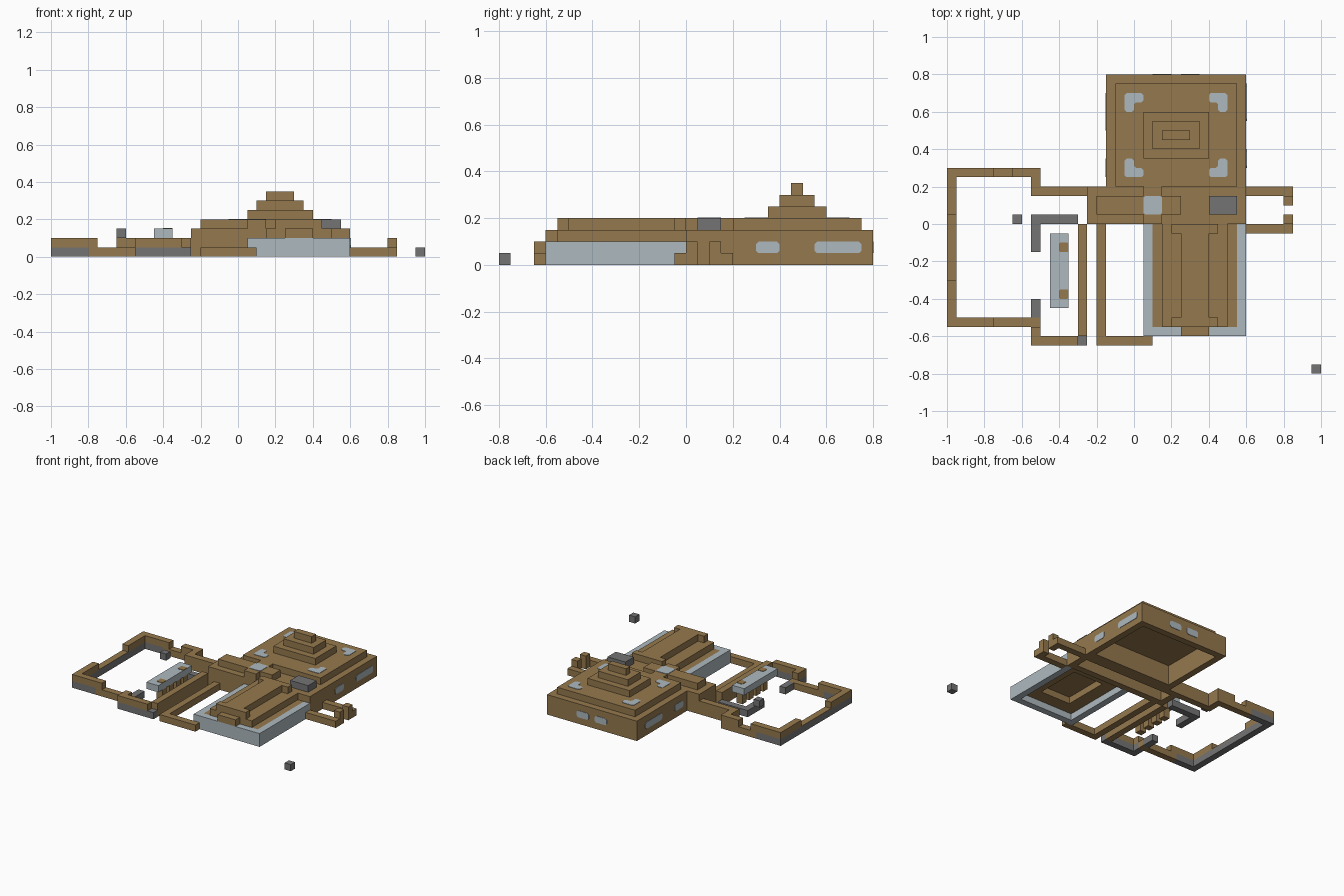
import bpy, bmesh
from mathutils import Vector

if "Cube" in bpy.data.objects:
    bpy.data.objects.remove(bpy.data.objects["Cube"], do_unlink=True)

U = 0.05  # one building block


def material(name, rgb):
    m = bpy.data.materials.new(name)
    m.use_nodes = True
    m.diffuse_color = (*rgb, 1)
    m.node_tree.nodes["Principled BSDF"].inputs["Base Color"].default_value = (*rgb, 1)
    return m


wood = material("brown wood", (0.30, 0.19, 0.075))
glass = material("pale glass", (0.42, 0.485, 0.52))
stone = material("grey stone", (0.175, 0.175, 0.178))


def finish(name, mat, bm):
    bmesh.ops.recalc_face_normals(bm, faces=bm.faces)
    mesh = bpy.data.meshes.new(name)
    bm.to_mesh(mesh)
    bm.free()
    mesh.materials.append(mat)
    ob = bpy.data.objects.new(name, mesh)
    bpy.context.collection.objects.link(ob)


def box(name, mat, x, y, z):
    """Box from (low, high) pairs in block units."""
    bm = bmesh.new()
    bmesh.ops.create_cube(bm, size=1)
    for v in bm.verts:
        v.co = Vector([U * (a + (b - a) * (c + 0.5))
                       for (a, b), c in zip((x, y, z), v.co)])
    finish(name, mat, bm)


def frame(name, mat, x, y, z, t=1):
    """Four walls around an open rectangle."""
    (a, b), (c, d) = x, y
    box(name + "_left", mat, (b - t, b), y, z)
    box(name + "_right", mat, (a, a + t), y, z)
    box(name + "_front", mat, (a + t, b - t), (c, c + t), z)
    box(name + "_back", mat, (a + t, b - t), (d - t, d), z)


def plate(name, mat, points, axis, level, cut=0.22):
    """Thin flush panel with clipped corners, across the given axis."""
    pts = [Vector(p) for p in points]
    outline = []
    for i, p in enumerate(pts):
        for q in (pts[i - 1], pts[(i + 1) % len(pts)]):
            outline.append(p + (q - p).normalized() * cut)
    bm = bmesh.new()
    rings = []
    for off in (-0.06, 0.06):
        ring = []
        for p in outline:
            co = list(p)
            co.insert(axis, level + off)
            ring.append(bm.verts.new(Vector(co) * U))
        bm.faces.new(ring)
        rings.append(ring)
    low, high = rings
    for i in range(len(low)):
        bm.faces.new((low[i - 1], low[i], high[i], high[i - 1]))
    finish(name, mat, bm)


def rect(a, b, c, d):
    return [(a, c), (b, c), (b, d), (a, d)]


# Main block with stepped roof
frame("main_wall", wood, (-3, 12), (4, 16), (0, 3))
box("main_roof", wood, (-2, 11), (4, 15), (3, 4))
for i in range(3):
    box("roof_step", wood, (1 + i, 8 - i), (7 + i, 12 - i), (4 + i, 5 + i)) if i < 2 else \
        box("roof_cap", wood, (3, 6), (9, 10), (6, 7))

# Corner skylights and wall windows
for x, sx in ((-1, 1), (10, -1)):
    for y, sy in ((14, -1), (5, 1)):
        ell = [(0, 0), (2, 0), (2, 1), (1, 1), (1, 2), (0, 2)]
        plate("skylight", glass, [(x + sx * a, y + sy * b) for a, b in ell], 2, 4)
for level, spans in ((12, ((6, 8), (11, 15))), (-3, ((5, 7), (10, 14)))):
    for a, b in spans:
        plate("side_window", glass, rect(a, b, 1, 2), 0, level)
for a, b in ((2, 4), (5, 7)):
    plate("back_window", glass, rect(a, b, 1, 2), 1, 16)

# Cross hall with roof ridge
frame("hall_wall", wood, (-5, 12), (0, 4), (0, 2))
box("hall_roof", wood, (-5, 12), (0, 4), (2, 3))
box("hall_ridge", wood, (-4, 5), (1, 3), (3, 4))
for y in ((0, 1), (3, 4)):
    box("ridge_arm", wood, (1, 3), y, (3, 4))
plate("ridge_skylight", glass, rect(1, 3, 1, 3), 2, 4)
box("chimney", stone, (8, 11), (1, 3), (3, 4))

# Front hall with glass walls
for x in ((1, 2), (11, 12)):
    box("glass_side", glass, x, (-12, 0), (0, 2))
box("glass_front", glass, (2, 11), (-12, -11), (0, 2))
frame("front_ceiling", wood, (2, 11), (-11, 0), (1, 2), 2)
box("front_roof", wood, (3, 10), (-11, 0), (2, 3))
box("front_porch", wood, (5, 8), (-12, -11), (2, 3))
box("front_ridge", wood, (5, 8), (-10, -1), (3, 4))
for y in ((-11, -10), (-1, 0)):
    box("ridge_end", wood, (4, 9), y, (3, 4))

# Small yard on the left side
for y in ((-1, 0), (3, 4)):
    box("yard_wall", wood, (12, 17), y, (0, 1))
for y in ((0, 1), (2, 3)):
    box("yard_post", wood, (16, 17), y, (0, 2))

# Large court on the right: stone footing, broken wood top
box("court_side_base", stone, (-20, -19), (-11, 6), (0, 1))
for y in ((-11, -6), (1, 6)):
    box("court_side_top", wood, (-20, -19), y, (1, 2))
plate("court_side_sill", wood, rect(-20, -19, -6, 1), 2, 1, 0.01)
for y in ((-11, -10), (5, 6)):
    box("court_base", stone, (-19, -16), y, (0, 1))
    box("court_low_wall", wood, (-16, -10), y, (0, 1))
    box("court_top", wood, (-19, -15), y, (1, 2))
box("court_back_top", wood, (-13, -10), (5, 6), (1, 2))
box("court_back_step", wood, (-11, -10), (3, 5), (0, 2))
box("court_link", wood, (-10, -5), (3, 4), (0, 2))
box("court_front_step", stone, (-11, -10), (-13, -11), (0, 1))
box("court_front_step_top", wood, (-11, -10), (-13, -11), (1, 2))
box("court_front_base", stone, (-10, -5), (-13, -12), (0, 1))
box("court_front_top", wood, (-10, -6), (-13, -12), (1, 2))

# Path walls
box("path_wall", wood, (-6, -5), (-12, 0), (0, 2))
box("low_path_wall", wood, (-4, -3), (-13, 0), (0, 1))
box("low_front_wall", wood, (-3, 2), (-13, -12), (0, 1))

# Inner stone walls and loose blocks
box("inner_back_wall", stone, (-11, -6), (0, 1), (0, 1))
box("inner_side_wall", stone, (-11, -10), (-3, 0), (0, 1))
box("inner_front_wall", stone, (-11, -10), (-10, -8), (0, 1))
box("floating_block", stone, (-13, -12), (0, 1), (2, 3))
box("loose_block", stone, (19, 20), (-16, -15), (0, 1))

# Glass canopy on posts
box("canopy", glass, (-9, -7), (-9, -1), (2, 3))
for y in (-8, -6.3, -4.6, -3):
    box("canopy_post", wood, (-8, -7), (y, y + 1), (0, 2))
for y in (-8, -3):
    plate("canopy_peg", wood, rect(-8, -7, y, y + 1), 2, 3, 0.1)
